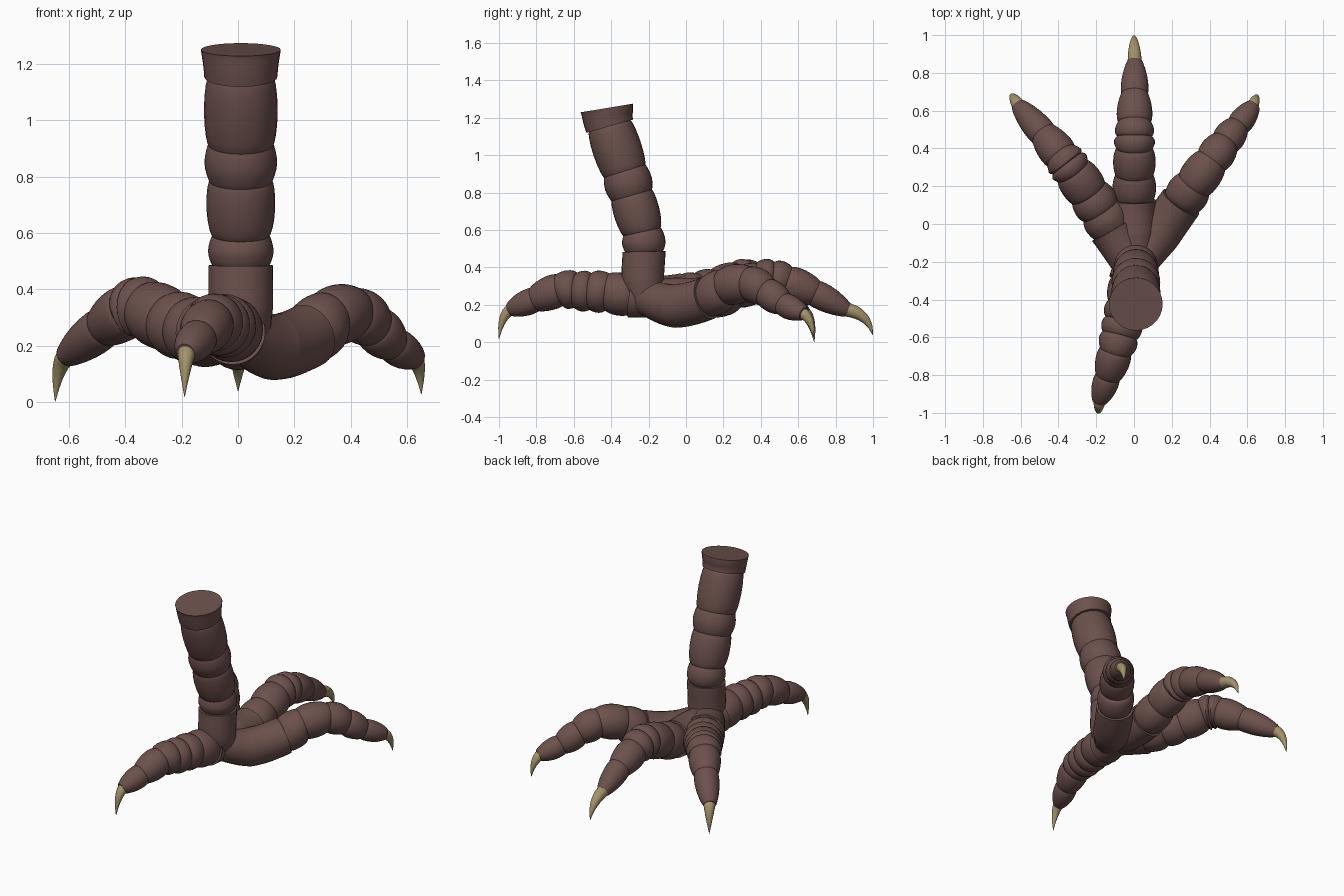
import bpy, bmesh
from math import pi, sin, cos, radians
from mathutils import Vector

if "Cube" in bpy.data.objects:
    bpy.data.objects.remove(bpy.data.objects["Cube"])


def material(name, rgb):
    m = bpy.data.materials.new(name)
    m.diffuse_color = (*rgb, 1)
    m.use_nodes = True
    m.node_tree.nodes["Principled BSDF"].inputs["Base Color"].default_value = m.diffuse_color
    return m


SKIN = material("skin", (0.15, 0.082, 0.073))
HORN = material("horn", (0.36, 0.29, 0.14))
STEPS = 8


def spline(p, i, u):
    """Point and tangent on a smooth curve through the stations."""
    b, c = p[i], p[i + 1]
    a = p[i - 1] if i else b * 2 - c
    d = p[i + 2] if i + 2 < len(p) else c * 2 - b
    m, n = (c - a) / 2, (d - b) / 2
    pos = (b * (2*u**3 - 3*u*u + 1) + m * (u**3 - 2*u*u + u)
           + c * (3*u*u - 2*u**3) + n * (u**3 - u*u))
    tan = (b * (6*u*u - 6*u) + m * (3*u*u - 4*u + 1)
           + c * (6*u - 6*u*u) + n * (3*u*u - 2*u))
    return pos, tan.normalized()


def tube(name, pts, radii, side, mat, plain=(), groove=0.014, sides=28):
    """Skin a path; every gap between stations is a bulging segment unless plain."""
    bm = bmesh.new()
    rings = []
    for i in range(len(pts) - 1):
        for step in range(STEPS + 1):
            # rings crowd towards the segment ends, where the bulge is steep
            u = (1 - cos(pi * step / STEPS)) / 2
            bulge = 1 if i in plain else 1.08 * sin(pi * u) ** 0.7 if 0 < u < 1 else 0
            c, t = spline(pts, i, u)
            n = side.cross(t).normalized()
            s = t.cross(n)
            r = radii[i] + (radii[i + 1] - radii[i]) * u - groove * (1 - bulge)
            rings.append([bm.verts.new(c + (s * cos(a) + n * sin(a)) * r)
                          for a in (2 * pi * j / sides for j in range(sides))])
    for a, b in zip(rings, rings[1:]):
        for j in range(sides):
            k = (j + 1) % sides
            bm.faces.new((a[j], a[k], b[k], b[j]))
    bm.faces.new(rings[0][::-1])
    bm.faces.new(rings[-1])
    bmesh.ops.remove_doubles(bm, verts=bm.verts, dist=0.0004)
    bmesh.ops.recalc_face_normals(bm, faces=bm.faces)
    me = bpy.data.meshes.new(name)
    bm.to_mesh(me)
    bm.free()
    me.polygons.foreach_set("use_smooth", [True] * len(me.polygons))
    me.set_sharp_from_angle(angle=radians(32))
    me.materials.append(mat)
    ob = bpy.data.objects.new(name, me)
    bpy.context.collection.objects.link(ob)


def toe(name, end_x, bow, radius, plain, tip, claw_r, profile, power=3.4):
    """Toe along a slightly bowed line, side profile given as (y, z), plus its claw."""
    y0, y1 = profile[0][0], profile[-1][0]
    pts, radii = [], []
    for y, z in profile:
        f = (y - y0) / (y1 - y0)
        pts.append(Vector((end_x * f + bow * 4 * f * (1 - f), y, z)))
        radii.append(radius * (1 - 0.58 * f ** power))
    radii[0] *= 0.78
    d = pts[-1] - pts[0]
    side = Vector((d.y, -d.x, 0)).normalized()
    tube(name + "_toe", pts, radii, side, SKIN, plain)
    # claw: leaves along the toe, then hooks down to the tip
    tip = Vector(tip)
    out = (pts[-1] - pts[-2]).normalized()
    base = pts[-1] - out * 0.02
    bend = Vector((tip.x, tip.y, base.z)) * 0.85 + base * 0.15
    bend.z = base.z * 0.82 + tip.z * 0.18
    fs = [i / 4 for i in range(5)]
    curve = [base * (1 - f) ** 2 + bend * 2 * f * (1 - f) + tip * f * f for f in fs]
    tube(name + "_claw", curve, [claw_r * (1 - f ** 1.6) + 0.001 for f in fs],
         side, HORN, plain=range(4), groove=0, sides=20)


# Leg, with a flared cut end on top: (y, z, radius)
leg = [(-0.2, 0.2, 0.1), (-0.23, 0.33, 0.114), (-0.225, 0.485, 0.115),
       (-0.235, 0.59, 0.116), (-0.29, 0.785, 0.126), (-0.328, 0.915, 0.13),
       (-0.408, 1.155, 0.13), (-0.424, 1.252, 0.142)]
tube("leg", [Vector((0.01, y, z)) for y, z, r in leg], [r for y, z, r in leg],
     Vector((1, 0, 0)), SKIN, plain=(0, 1, 6))

# Three forward toes and one backward toe
toe("middle", 0.004, 0, 0.116, (0, 1), (0, 0.999, 0.038), 0.037,
    [(-0.24, 0.25), (-0.06, 0.23), (0.125, 0.235), (0.26, 0.28), (0.4, 0.33),
     (0.465, 0.336), (0.54, 0.32), (0.69, 0.262), (0.868, 0.168)], power=4.2)
toe("right", 0.635, -0.01, 0.118, (0, 1), (0.652, 0.682, 0.028), 0.032,
    [(-0.24, 0.25), (-0.06, 0.195), (0.115, 0.235), (0.21, 0.295), (0.335, 0.315),
     (0.43, 0.268), (0.52, 0.205), (0.63, 0.152)])
toe("left", -0.615, 0.045, 0.123, (0,), (-0.65, 0.686, 0.001), 0.036,
    [(-0.24, 0.25), (-0.03, 0.245), (0.07, 0.262), (0.165, 0.285), (0.28, 0.33),
     (0.32, 0.336), (0.36, 0.328), (0.475, 0.265), (0.63, 0.16)])
toe("back", -0.187, 0.028, 0.115, (0,), (-0.19, -1.0, 0.018), 0.032,
    [(-0.15, 0.22), (-0.29, 0.245), (-0.42, 0.268), (-0.51, 0.27), (-0.59, 0.277),
     (-0.675, 0.28), (-0.81, 0.228), (-0.945, 0.173)])
